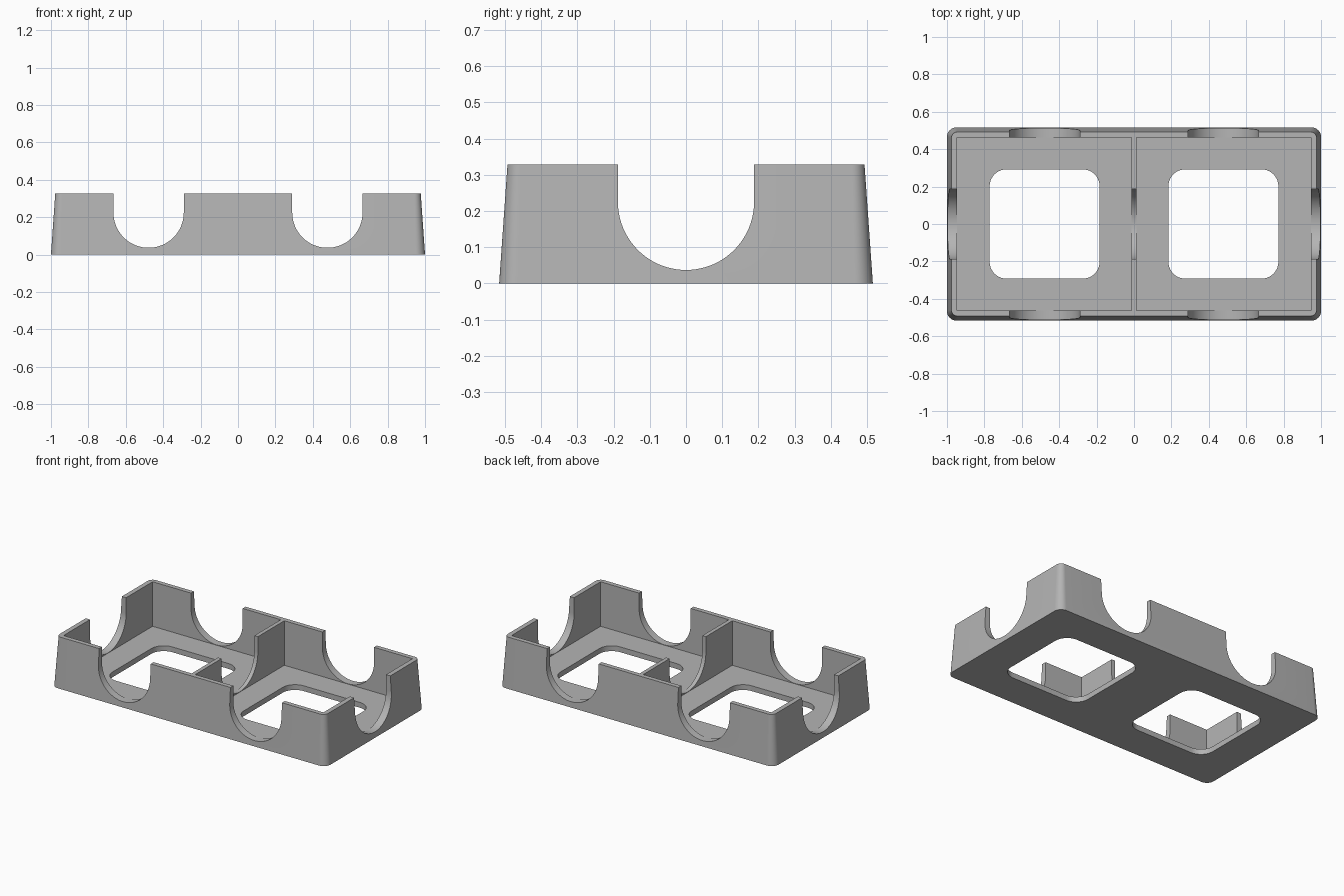
import bpy
import bmesh
from math import pi, sin, cos, radians
from mathutils import Matrix

HEIGHT = 0.328
FLOOR = 0.035
BAY_X = 0.478      # centre of each bay
NOTCH_R = 0.188
NOTCH_Z = 0.225    # centre height of the notch arc

cube = bpy.data.objects.get("Cube")
if cube:
    bpy.data.objects.remove(cube, do_unlink=True)

grey = bpy.data.materials.new("plain grey")
grey.use_nodes = True
colour = (0.46, 0.46, 0.46, 1)
grey.diffuse_color = colour
grey.node_tree.nodes["Principled BSDF"].inputs["Base Color"].default_value = colour


def rounded_rect(hx, hy, r, steps=10):
    """Outline of a rectangle with round corners, counter-clockwise."""
    points = []
    for i, (sx, sy) in enumerate([(1, 1), (-1, 1), (-1, -1), (1, -1)]):
        for k in range(steps + 1):
            a = pi / 2 * (i + k / steps)
            points.append((sx * (hx - r) + r * cos(a), sy * (hy - r) + r * sin(a)))
    return points


def loft(name, lower, upper, z0, z1, matrix=Matrix()):
    """Solid between two outlines with equal point counts."""
    bm = bmesh.new()
    a = [bm.verts.new((x, y, z0)) for x, y in lower]
    b = [bm.verts.new((x, y, z1)) for x, y in upper]
    bm.faces.new(a[::-1])
    bm.faces.new(b)
    for i in range(len(a)):
        j = (i + 1) % len(a)
        bm.faces.new((a[i], a[j], b[j], b[i]))
    bm.transform(matrix)
    bmesh.ops.recalc_face_normals(bm, faces=bm.faces)
    mesh = bpy.data.meshes.new(name)
    bm.to_mesh(mesh)
    bm.free()
    mesh.materials.append(grey)
    obj = bpy.data.objects.new(name, mesh)
    bpy.context.collection.objects.link(obj)
    return obj


def cut(body, cutter):
    """Subtract the cutter, then discard it."""
    cutter.hide_render = True
    bpy.context.view_layer.objects.active = body
    mod = body.modifiers.new("cut", "BOOLEAN")
    mod.operation = "DIFFERENCE"
    mod.solver = "EXACT"
    mod.object = cutter
    bpy.ops.object.modifier_apply(modifier=mod.name)
    bpy.data.objects.remove(cutter, do_unlink=True)


# Tapered outer block with rounded corners
tray = loft("two_bay_tray", rounded_rect(1, 0.516, 0.05),
            rounded_rect(0.977, 0.493, 0.035), 0, HEIGHT)

# Square bays on either side of the thin divider, with rounded floor openings
bay_half = (0.946 - 0.013) / 2
bay_mid = (0.946 + 0.013) / 2
bay = [(bay_half, 0.463), (-bay_half, 0.463), (-bay_half, -0.463), (bay_half, -0.463)]
opening = rounded_rect(0.294, 0.292, 0.09)
for side in (-1, 1):
    cut(tray, loft("bay_cutter", bay, bay, FLOOR, 0.6,
                   Matrix.Translation((side * bay_mid, 0, 0))))
    cut(tray, loft("opening_cutter", opening, opening, -0.1, 0.2,
                   Matrix.Translation((side * BAY_X, 0, 0))))

# U-shaped notches through the long walls, and through the ends and divider
arc = [(NOTCH_R * cos(pi + pi * k / 40), NOTCH_Z + NOTCH_R * sin(pi + pi * k / 40))
       for k in range(41)]
notch = arc + [(NOTCH_R, 0.5), (-NOTCH_R, 0.5)]
upright = Matrix.Rotation(pi / 2, 4, "X")
for side in (-1, 1):
    cut(tray, loft("long_wall_notch_cutter", notch, notch, -0.7, 0.7,
                   Matrix.Translation((side * BAY_X, 0, 0)) @ upright))
cut(tray, loft("end_notch_cutter", notch, notch, -1.2, 1.2,
               Matrix.Rotation(pi / 2, 4, "Z") @ upright))

# Smooth curves, crisp edges
bpy.ops.object.select_all(action="DESELECT")
tray.select_set(True)
bpy.context.view_layer.objects.active = tray
bpy.ops.object.shade_smooth_by_angle(angle=radians(30))
